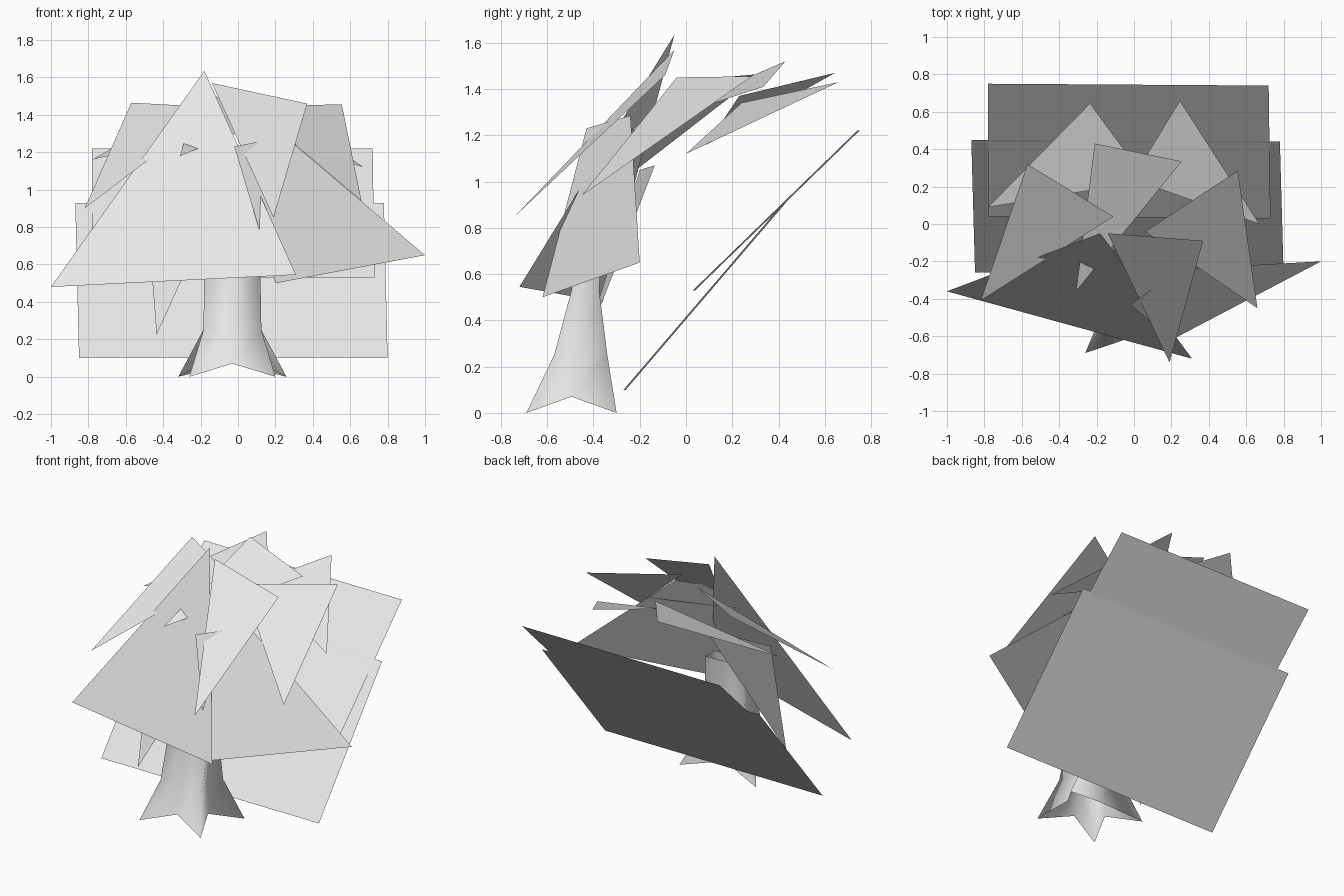
import bpy
import bmesh
import math
from mathutils import Vector

default_cube = bpy.data.objects.get("Cube")
if default_cube:
    bpy.data.objects.remove(default_cube, do_unlink=True)

# One plain colour for the whole tree
material = bpy.data.materials.new("light_grey")
material.use_nodes = True
colour = (0.8, 0.8, 0.8, 1)
material.diffuse_color = colour
material.node_tree.nodes["Principled BSDF"].inputs["Base Color"].default_value = colour


def add_object(name, bm):
    mesh = bpy.data.meshes.new(name)
    bm.to_mesh(mesh)
    bm.free()
    mesh.materials.append(material)
    result = bpy.data.objects.new(name, mesh)
    bpy.context.collection.objects.link(result)
    return result


def sheet(name, *corners):
    """A thin flat card through the corners, facing up and forward."""
    bm = bmesh.new()
    face = bm.faces.new([bm.verts.new(corner) for corner in corners])
    face.normal_update()
    if face.normal.dot(Vector((0, -0.5, 1))) < 0:
        face.normal_flip()
    return add_object(name, bm)


# Large sloping backing cards
sheet("lower_backing_card", (-.85, -.26, .1), (.8, -.27, .1), (.78, .44, .93), (-.87, .45, .93))
sheet("upper_backing_card", (-.78, .04, .53), (.73, .03, .53), (.72, .74, 1.22), (-.78, .75, 1.22))

# Front foliage
sheet("front_large_leaf", (-1, -.36, .48), (.31, -.72, .545), (-.18, -.05, 1.635))
sheet("left_side_leaf", (.2, -.62, .5), (1, -.2, .65), (.25, -.24, 1.285), (-.02, -.43, 1.23))
sheet("front_upper_leaf", (.19, -.74, .85), (.37, -.09, 1.46), (-.14, -.05, 1.57))
sheet("hanging_leaf", (-.435, -.46, .225), (-.05, -.135, 1.07), (-.5, -.2, 1.05))

# Crown foliage
sheet("right_crown_leaf", (-.82, -.41, .9), (-.11, .04, 1.44), (-.57, .32, 1.465))
sheet("left_crown_leaf", (.66, -.45, .94), (.555, .285, 1.455), (.06, -.04, 1.45))
sheet("middle_crown_leaf", (-.31, -.36, 1.18), (.255, .335, 1.41), (-.21, .43, 1.52))

# Back foliage
sheet("left_back_leaf", (.67, 0, 1.12), (.245, .66, 1.43), (-.01, .24, 1.34))
sheet("right_back_leaf", (-.78, .09, 1.16), (.07, .23, 1.37), (-.235, .645, 1.47))


def trunk_ring(bm, centre_y, half_x, half_y, z, valley, valley_rise):
    """Eight points: corners on the diagonals with valleys between them."""
    ring = []
    for step in range(8):
        angle = math.radians(45 * step)
        is_corner = step % 2 == 1
        reach = math.sqrt(2) if is_corner else valley
        ring.append(bm.verts.new((
            -.03 + half_x * reach * math.cos(angle),
            centre_y + half_y * reach * math.sin(angle),
            z if is_corner else z + valley_rise)))
    return ring


# Trunk flaring into four pointed roots
bm = bmesh.new()
rings = [
    trunk_ring(bm, -.495, .25, .195, 0, .6, .07),
    trunk_ring(bm, -.455, .155, .115, .25, .75, 0),
    trunk_ring(bm, -.435, .15, .06, .53, .85, 0),
    trunk_ring(bm, -.41, .14, .05, .76, .9, 0),
]
for lower, upper in zip(rings, rings[1:]):
    for i in range(8):
        j = (i + 1) % 8
        bm.faces.new((lower[i], lower[j], upper[j], upper[i]))
# Spread the front roots narrower than the back ones
for vert in rings[0]:
    vert.co.x = -.03 + (vert.co.x + .03) * (1 + .4 * (vert.co.y + .495))
    if vert.co.z == 0 and vert.co.y > -.495:
        vert.co.x += math.copysign(.02, vert.co.x)
bmesh.ops.recalc_face_normals(bm, faces=bm.faces)
for face in bm.faces:
    face.smooth = True
add_object("trunk", bm)
